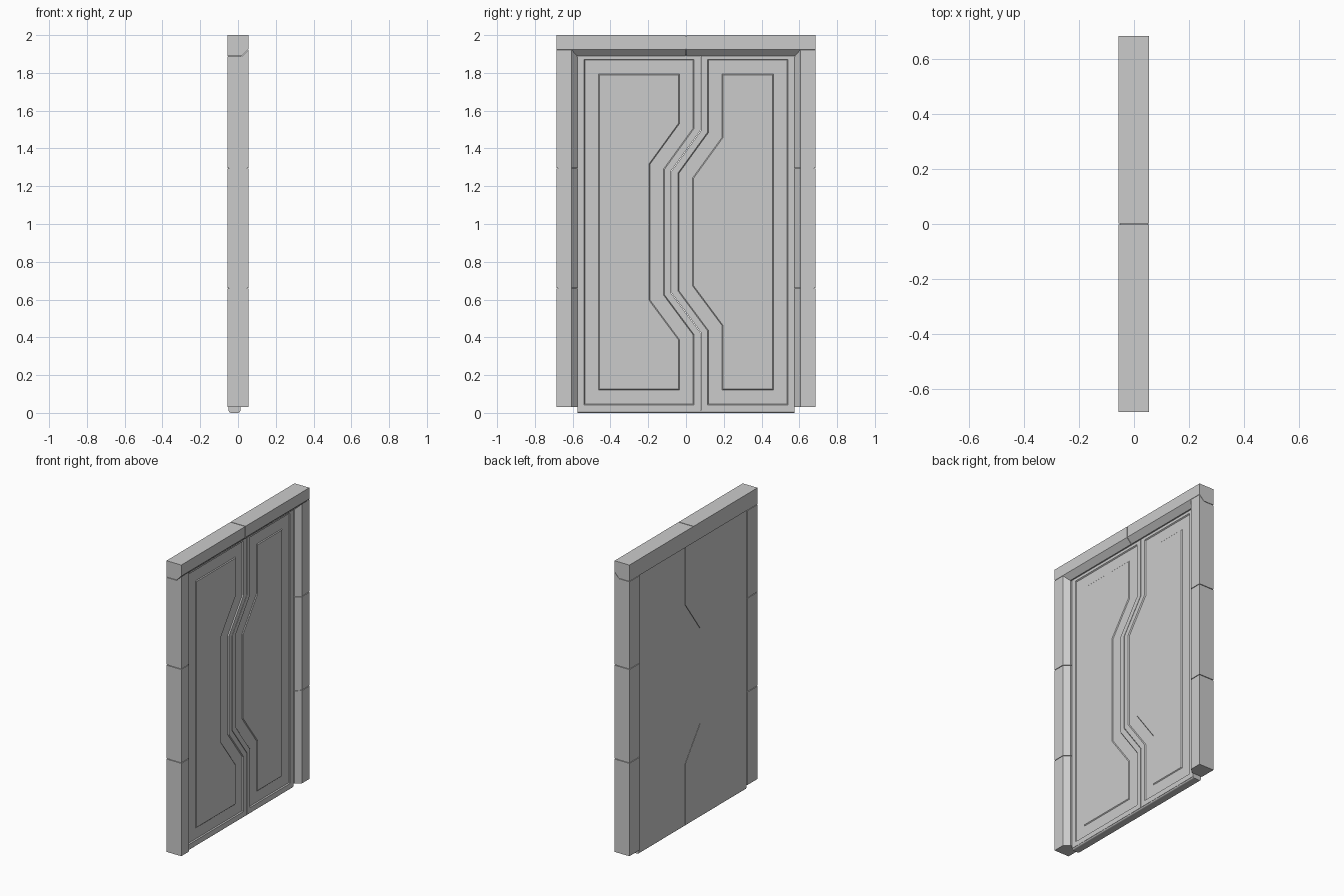
import bpy, bmesh, math

if "Cube" in bpy.data.objects:
    bpy.data.objects.remove(bpy.data.objects["Cube"])

AXES = {
    'x': lambda p, t: (t, p[0], p[1]),   # profile in (y, z)
    'y': lambda p, t: (p[0], t, p[1]),   # profile in (x, z)
    'z': lambda p, t: (p[0], p[1], t),   # profile in (x, y)
}


def prism(name, pts, axis, a, b, insets=()):
    """Extrude a profile from a to b; optionally inset the far cap in steps."""
    bm = bmesh.new()
    lo = [bm.verts.new(AXES[axis](p, a)) for p in pts]
    hi = [bm.verts.new(AXES[axis](p, b)) for p in pts]
    bm.faces.new(lo)
    cap = bm.faces.new(hi)
    n = len(pts)
    for i in range(n):
        j = (i + 1) % n
        bm.faces.new((lo[i], lo[j], hi[j], hi[i]))
    bmesh.ops.recalc_face_normals(bm, faces=bm.faces[:])
    for thickness, depth in insets:
        bmesh.ops.inset_region(bm, faces=[cap], thickness=thickness,
                               depth=depth, use_even_offset=True)
    me = bpy.data.meshes.new(name)
    bm.to_mesh(me)
    bm.free()
    ob = bpy.data.objects.new(name, me)
    bpy.context.collection.objects.link(ob)
    return ob


def shrink(pts, f=0.88):
    cx = sum(p[0] for p in pts) / len(pts)
    cy = sum(p[1] for p in pts) / len(pts)
    return [(cx + (x - cx) * f, cy + (y - cy) * f) for x, y in pts]


GAP = 0.002
BACK, FRONT = -0.056, 0.055

# Lintel: chamfered beam in two halves around a core that closes the seam
lintel = [(BACK, 1.89), (0.021, 1.89), (FRONT, 1.925), (FRONT, 2.0), (BACK, 2.0)]
prism("lintel_left", lintel, 'y', -0.685, -GAP)
prism("lintel_right", lintel, 'y', GAP, 0.685)
prism("lintel_core", shrink(lintel), 'y', -0.1, 0.1)

# Cutter that shapes the jamb tops to fit under the lintel
cutter = prism("lintel_cutter", [(-0.1, 1.887), (0.021, 1.887), (0.08, 1.947),
                                 (0.08, 2.2), (-0.1, 2.2)], 'y', -0.8, 0.8)
cutter.hide_render = True
cutter.hide_viewport = True
cutter.display_type = 'WIRE'

# Jambs: three chamfered segments per side
levels = [0.03, 0.66, 1.295, 1.96]
for s, side in ((-1, "left"), (1, "right")):
    jamb = [(BACK, s * 0.575), (0.021, s * 0.575), (FRONT, s * 0.605),
            (FRONT, s * 0.685), (BACK, s * 0.685)]
    for i in range(3):
        a = levels[i] + (GAP if i else 0)
        seg = prism(f"jamb_{side}_{i + 1}", jamb, 'z', a, levels[i + 1] - GAP)
        if i == 2:
            m = seg.modifiers.new("fit_lintel", 'BOOLEAN')
            m.operation = 'DIFFERENCE'
            m.solver = 'EXACT'
            m.object = cutter
    prism(f"jamb_{side}_core", shrink(jamb), 'z', 0.04, 1.85)

# Door leaves: interlocking seam, raised rim, sunken border, raised panel
seam = [(0.078, 0.01), (0.078, 0.425), (-0.078, 0.635),
        (-0.078, 1.28), (0.078, 1.495), (0.078, 1.905)]
steps = [(0.033, 0), (0.005, -0.007), (0.073, 0), (0.005, 0.005)]
for s, side in ((-1, "left"), (1, "right")):
    edge = [(y + s * GAP, z) for y, z in seam]
    outline = edge + [(s * 0.574, 1.905), (s * 0.574, 0.01)]
    prism(f"door_leaf_{side}", outline, 'x', -0.05, 0.012, steps)

# Rounded threshold strip under the leaves
N = 12
profile = []
for i in range(N + 1):
    t = math.pi * i / N
    c = math.cos(t)
    profile.append((-0.019 + 0.029 * math.copysign(abs(c) ** 0.5, c),
                    0.0115 - 0.0115 * max(math.sin(t), 0) ** 0.5))
sill = prism("threshold", profile, 'y', -0.574, 0.574)
bpy.context.view_layer.objects.active = sill
sill.select_set(True)
bpy.ops.object.shade_smooth_by_angle(angle=math.radians(50))
